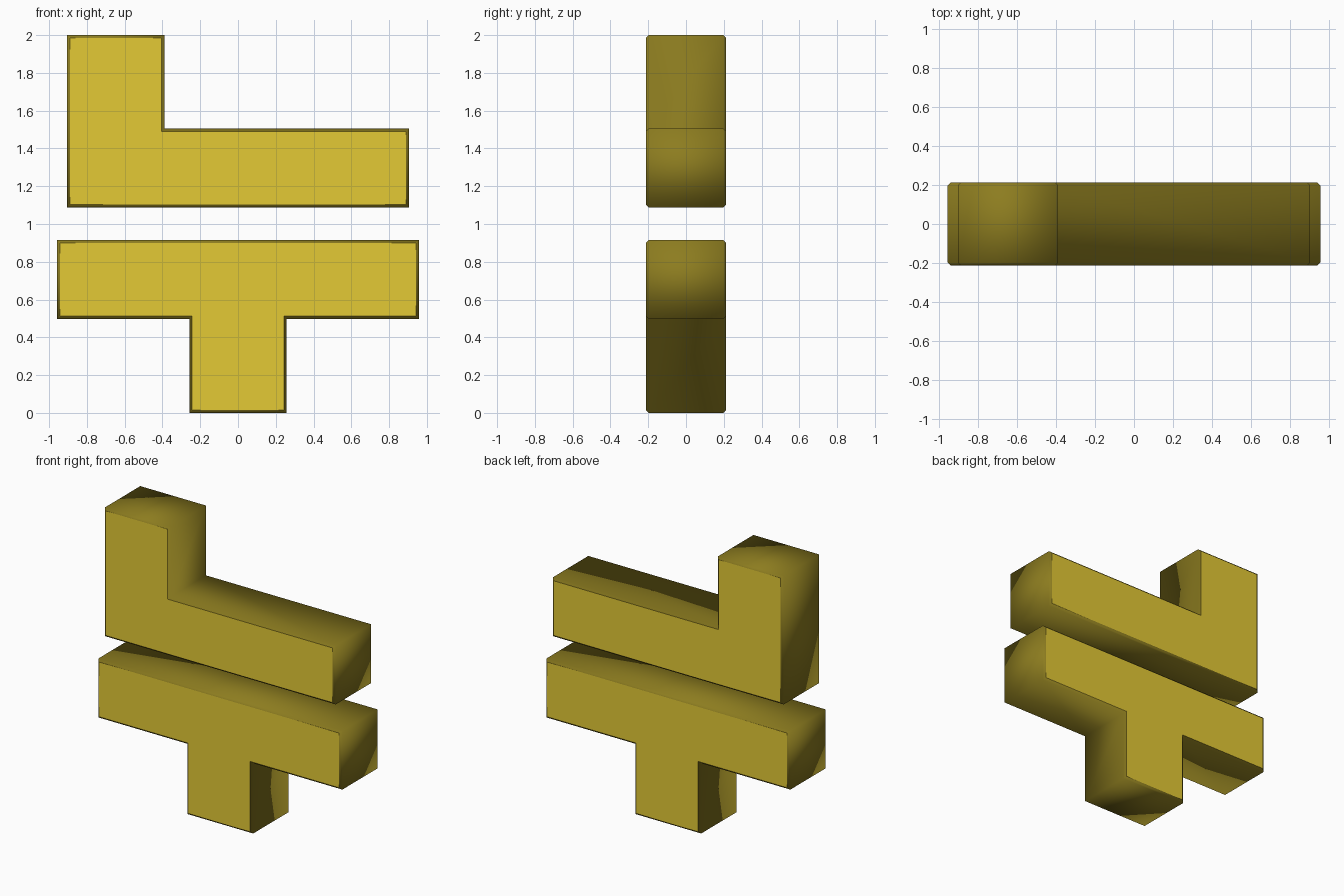
import bpy, bmesh

if "Cube" in bpy.data.objects:
    bpy.data.objects.remove(bpy.data.objects["Cube"])

face_gold = bpy.data.materials.new("bright gold face")
face_gold.diffuse_color = (0.77, 0.585, 0.036, 1.0)
face_gold.use_nodes = True
face_gold.node_tree.nodes["Principled BSDF"].inputs["Base Color"].default_value = face_gold.diffuse_color
side_gold = bpy.data.materials.new("dark gold side")
side_gold.diffuse_color = (0.265, 0.203, 0.014, 1.0)
side_gold.use_nodes = True
side_gold.node_tree.nodes["Principled BSDF"].inputs["Base Color"].default_value = side_gold.diffuse_color

HALF_DEPTH = 0.213
CHAMFER = 0.015


def slab(name, outline):
    """Extrude an x/z outline along y, with a thin chamfer round both caps."""
    bm = bmesh.new()
    face = bm.faces.new([bm.verts.new((x, -HALF_DEPTH, z)) for x, z in outline])
    ext = bmesh.ops.extrude_face_region(bm, geom=[face], use_keep_orig=True)
    verts = [v for v in ext["geom"] if isinstance(v, bmesh.types.BMVert)]
    bmesh.ops.translate(bm, verts=verts, vec=(0, 2 * HALF_DEPTH, 0))
    bmesh.ops.recalc_face_normals(bm, faces=bm.faces[:])
    rims = [e for e in bm.edges
            if abs(e.verts[0].co.y - e.verts[1].co.y) < 1e-5]
    bmesh.ops.bevel(bm, geom=rims, offset=CHAMFER, segments=1,
                    affect='EDGES', profile=0.5)
    bmesh.ops.recalc_face_normals(bm, faces=bm.faces[:])
    # Bright flat caps; dark, softly shaded sides and chamfers
    for f in bm.faces:
        f.smooth = abs(f.normal.y) < 0.95
        f.material_index = 1 if f.smooth else 0
    for e in bm.edges:
        e.smooth = all(f.smooth for f in e.link_faces)
    mesh = bpy.data.meshes.new(name)
    bm.to_mesh(mesh)
    bm.free()
    mesh.materials.append(face_gold)
    mesh.materials.append(side_gold)
    obj = bpy.data.objects.new(name, mesh)
    bpy.context.collection.objects.link(obj)
    return obj


# Upper L-shaped block
slab("upper_l_block", [(-0.905, 1.088), (0.905, 1.088), (0.905, 1.505),
                       (-0.39, 1.505), (-0.39, 2.0), (-0.905, 2.0)])

# Lower T-shaped block, right half mirrored to the left
half = [(0.258, 0.0), (0.258, 0.498), (0.957, 0.498), (0.957, 0.915)]
slab("lower_t_block", half + [(-x, z) for x, z in reversed(half)])
